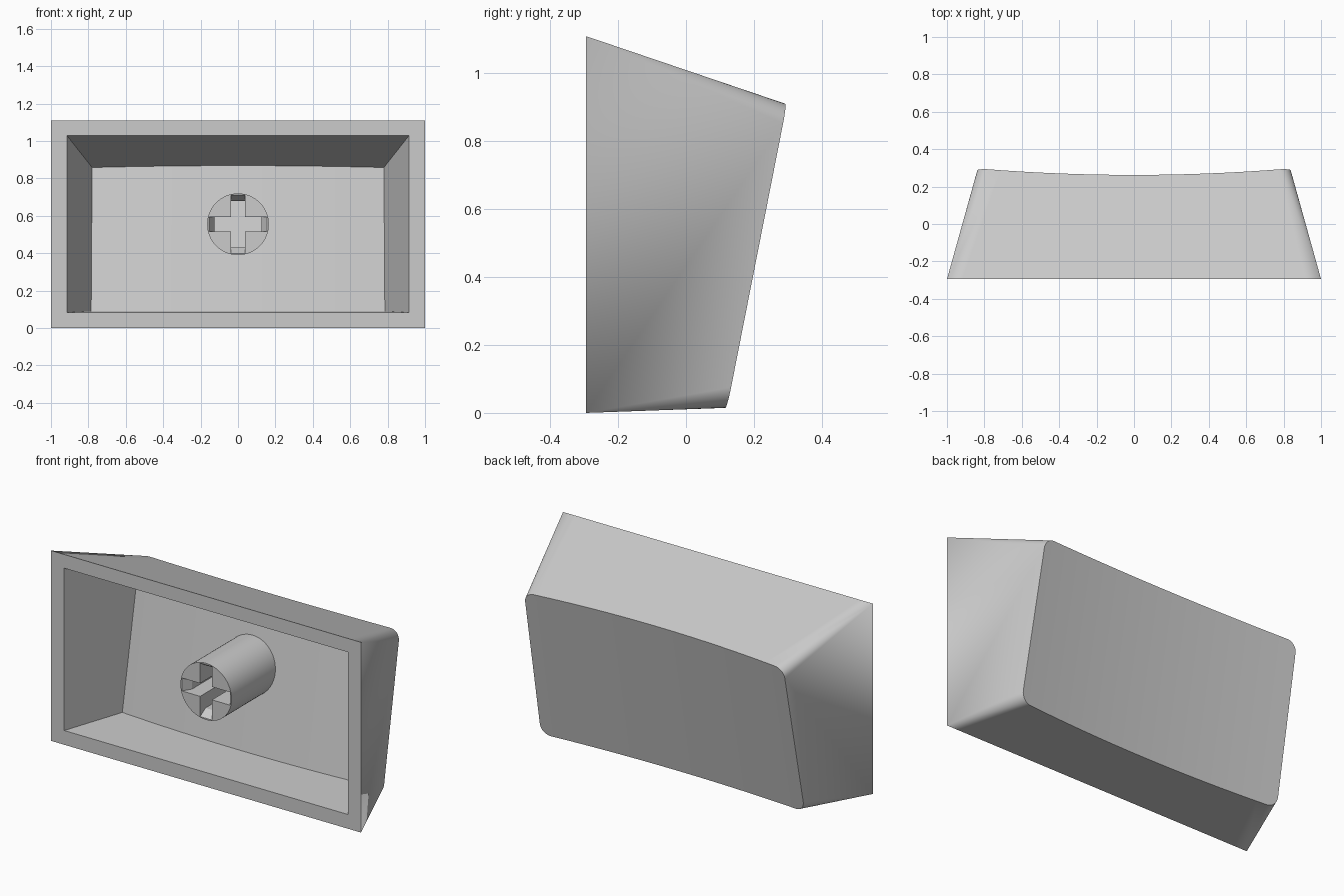
import bpy, bmesh
from math import sin, cos, pi, radians
from mathutils import Matrix

cube = bpy.data.objects.get("Cube")
if cube:
    bpy.data.objects.remove(cube, do_unlink=True)

FRONT = -0.295
STEM_Z = 0.555

grey = bpy.data.materials.new("light_grey")
grey.use_nodes = True
grey.diffuse_color = (0.6, 0.6, 0.6, 1)
grey.node_tree.nodes["Principled BSDF"].inputs["Base Color"].default_value = (0.6, 0.6, 0.6, 1)


def make_object(name, bm):
    bmesh.ops.recalc_face_normals(bm, faces=bm.faces)
    mesh = bpy.data.meshes.new(name)
    bm.to_mesh(mesh)
    bm.free()
    obj = bpy.data.objects.new(name, mesh)
    bpy.context.collection.objects.link(obj)
    mesh.materials.append(grey)
    return obj


def columns(middle=24, corner=8):
    """Column list across the width: (side-to-side fraction, corner angle)."""
    right = [(1, pi / 2 * i / corner) for i in range(1, corner + 1)]
    centre = [(2 * i / middle - 1, 0) for i in range(middle + 1)]
    return [(-1, a) for _, a in reversed(right)] + centre + right


def loft(bm, front_x, front_z, back_x, back_slope, wall_slopes, y_at_zero, dish, radius):
    """Tapered box from a sharp front outline to a dished back with rounded corners.
    Pairs are given as (bottom, top). Returns the front rows of vertices."""
    rows = []
    for end in (0, 1):
        front_row, back_row = [], []
        for frac, angle in columns():
            inset = radius * (1 - cos(angle)) * (1 if end == 0 else -1)
            x = frac * (back_x[end] - radius + radius * sin(angle))
            sag = dish * (1 - (x / back_x[end]) ** 2)
            # meet the sloping wall with the leaning, dished back
            slope = wall_slopes[end]
            z0 = front_z[end] - slope * FRONT + inset
            y = (y_at_zero + back_slope * z0 - sag) / (1 - back_slope * slope)
            back_row.append(bm.verts.new((x, y, z0 + slope * y)))
            front_row.append(bm.verts.new((frac * front_x, FRONT, front_z[end])))
        rows.append((front_row, back_row))
    (f0, b0), (f1, b1) = rows
    for i in range(len(f0) - 1):
        bm.faces.new((b0[i], b0[i + 1], b1[i + 1], b1[i]))
        bm.faces.new((f0[i], f0[i + 1], b0[i + 1], b0[i]))
        bm.faces.new((f1[i], f1[i + 1], b1[i + 1], b1[i]))
    for i in (0, -1):
        bm.faces.new((f0[i], f1[i], b1[i], b0[i]))
    return f0, f1


# Hollow cap: outer skin, inner cavity and the flat rim joining them
bm = bmesh.new()
outer = loft(bm, 1.0, (0, 1.11), (0.85, 0.838), 0.197, (0.036, -0.339), 0.118, 0.037, 0.06)
inner = loft(bm, 0.915, (0.083, 1.03), (0.785, 0.78), 0.175, (0.02, -0.354), 0.039, 0.03, 0)
for o, n in zip(outer, inner):
    for i in range(len(o) - 1):
        bm.faces.new((o[i], o[i + 1], n[i + 1], n[i]))
for i in (0, -1):
    bm.faces.new((outer[0][i], outer[1][i], inner[1][i], inner[0][i]))
bmesh.ops.remove_doubles(bm, verts=bm.verts, dist=0.0001)
cap = make_object("cap_shell", bm)

# Round stem running from the rim plane into the cap's inner face
bm = bmesh.new()
stem_len = 0.44
bmesh.ops.create_cone(bm, cap_ends=True, segments=64, radius1=0.165, radius2=0.165, depth=stem_len,
                      matrix=Matrix.Translation((0, FRONT + stem_len / 2, STEM_Z))
                      @ Matrix.Rotation(pi / 2, 4, 'X'))
stem = make_object("stem", bm)


def slot_cutter(name, upright):
    """Bar with its ends chamfered at the mouth of the slot."""
    bm = bmesh.new()
    half, narrow, thick = 0.156, 0.125, 0.038
    profile = [(half, -0.01), (half, 0), (narrow, 0.05), (narrow, 0.6)]
    outline = [(-u, v) for u, v in profile] + [(u, v) for u, v in reversed(profile)]
    verts = []
    for side in (-thick, thick):
        ring = []
        for u, v in outline:
            x, z = (side, u) if upright else (u, side)
            ring.append(bm.verts.new((x, FRONT + v, STEM_Z + z)))
        verts.append(ring)
    a, b = verts
    bm.faces.new(a)
    bm.faces.new(b)
    for i in range(len(a)):
        j = (i + 1) % len(a)
        bm.faces.new((a[i], a[j], b[j], b[i]))
    cutter = make_object(name, bm)
    cutter.hide_render = True
    return cutter


# Cross-shaped socket cut through the stem
cutters = [slot_cutter("slot_cutter_flat", False), slot_cutter("slot_cutter_upright", True)]
for cutter in cutters:
    mod = stem.modifiers.new(cutter.name, 'BOOLEAN')
    mod.object = cutter
    mod.operation = 'DIFFERENCE'
    mod.solver = 'EXACT'
bpy.ops.object.select_all(action='DESELECT')
stem.select_set(True)
bpy.context.view_layer.objects.active = stem
for cutter in cutters:
    bpy.ops.object.modifier_apply(modifier=cutter.name)
for cutter in cutters:
    bpy.data.objects.remove(cutter, do_unlink=True)

# Smooth curved faces, keep real edges crisp
cap.select_set(True)
bpy.ops.object.shade_smooth_by_angle(angle=radians(30))
